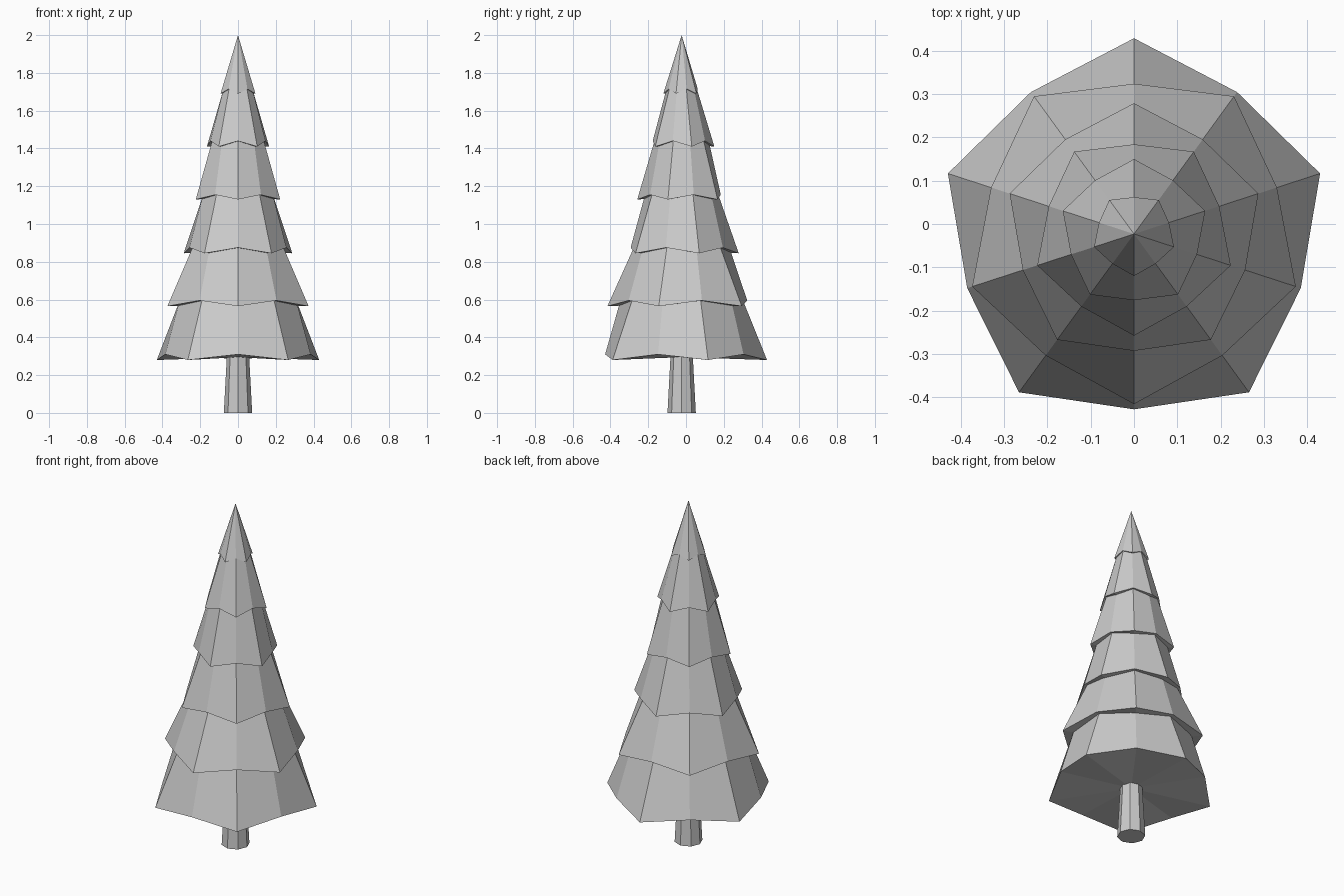
import bpy, bmesh
from math import sin, cos, pi

cube = bpy.data.objects.get("Cube")
if cube:
    bpy.data.objects.remove(cube, do_unlink=True)

AXIS_Y = -0.023
SIDES = 10
APEX_Z = 2.0

grey = bpy.data.materials.new("plain grey")
grey.use_nodes = True
colour = (0.6, 0.6, 0.6, 1)
grey.diffuse_color = colour
grey.node_tree.nodes["Principled BSDF"].inputs["Base Color"].default_value = colour


def add_object(name, bm):
    bmesh.ops.recalc_face_normals(bm, faces=bm.faces)
    mesh = bpy.data.meshes.new(name)
    bm.to_mesh(mesh)
    bm.free()
    mesh.materials.append(grey)
    obj = bpy.data.objects.new(name, mesh)
    obj.location.y = AXIS_Y
    bpy.context.collection.objects.link(obj)
    return obj


def ring(bm, radius_at, z_at):
    """Ring of corners, the first one at the back."""
    verts = []
    for i in range(SIDES):
        a = pi / 2 + 2 * pi * i / SIDES
        verts.append(bm.verts.new((radius_at(i) * cos(a), radius_at(i) * sin(a), z_at(i))))
    return verts


# Branch tiers: tip radius, notch radius, tip height, notch height
tiers = [
    (0.452, 0.405, 0.28, 0.31),
    (0.393, 0.347, 0.565, 0.595),
    (0.302, 0.270, 0.845, 0.875),
    (0.235, 0.207, 1.13, 1.155),
    (0.173, 0.153, 1.41, 1.44),
    (0.097, 0.085, 1.69, 1.715),
]

for k, (tip_r, notch_r, tip_z, notch_z) in enumerate(tiers):
    bm = bmesh.new()
    # Tips and notches alternate, and swap places on every other tier
    rim = ring(bm, lambda i: notch_r if (i + k) % 2 else tip_r,
               lambda i: notch_z if (i + k) % 2 else tip_z)
    under = bm.verts.new((0, 0, (tip_z + notch_z) / 2))
    if k + 1 < len(tiers):
        above = tiers[k + 1]
        top = ring(bm, lambda i: above[1] * 0.93, lambda i: above[3] + 0.005)
        bm.faces.new(top)
    else:
        apex = bm.verts.new((0, 0, APEX_Z))
    for i in range(SIDES):
        j = (i + 1) % SIDES
        bm.faces.new((rim[j], rim[i], under))
        if k + 1 < len(tiers):
            bm.faces.new((rim[i], rim[j], top[j], top[i]))
        else:
            bm.faces.new((rim[i], rim[j], apex))
    add_object(f"branch_tier_{k + 1}", bm)

# Trunk, slightly tapered
bm = bmesh.new()
bmesh.ops.create_cone(bm, cap_ends=True, segments=8, radius1=0.075, radius2=0.058, depth=0.32)
bmesh.ops.translate(bm, verts=bm.verts, vec=(0, 0, 0.16))
add_object("trunk", bm)
